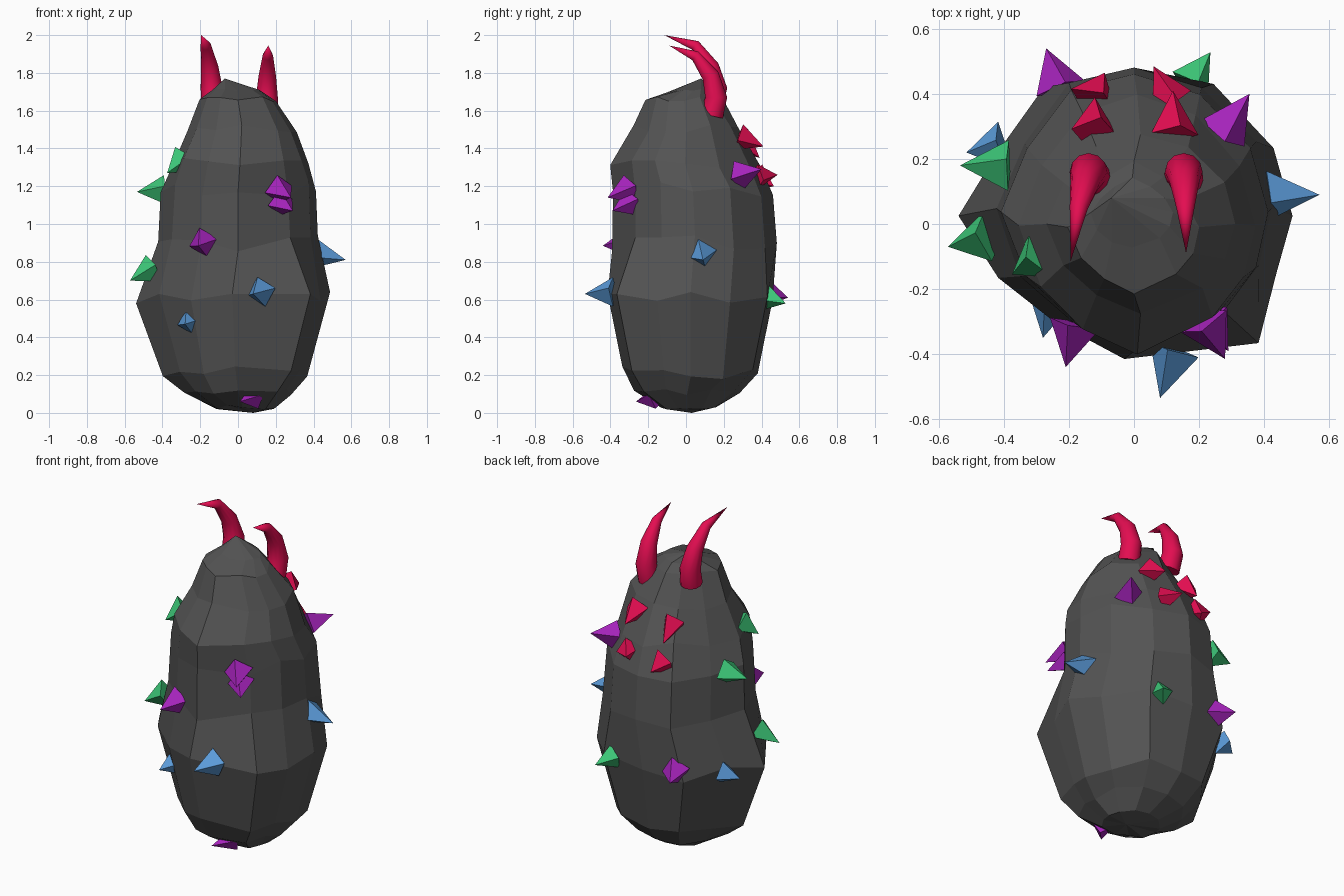
import bpy, bmesh, math, random
from mathutils import Vector

if "Cube" in bpy.data.objects:
    bpy.data.objects.remove(bpy.data.objects["Cube"])

random.seed(7)


def material(name, rgb):
    m = bpy.data.materials.new(name)
    m.diffuse_color = (*rgb, 1)
    m.use_nodes = True
    m.node_tree.nodes["Principled BSDF"].inputs["Base Color"].default_value = m.diffuse_color
    return m


STONE = material("dark grey stone", (0.088, 0.088, 0.088))
RED = material("crimson", (0.77, 0.004, 0.082))
GREEN = material("green", (0.047, 0.58, 0.19))
BLUE = material("blue", (0.105, 0.33, 0.70))
PURPLE = material("purple", (0.38, 0.017, 0.50))


def finish(bm, name, mat):
    bmesh.ops.recalc_face_normals(bm, faces=bm.faces[:])
    me = bpy.data.meshes.new(name)
    bm.to_mesh(me)
    bm.free()
    me.materials.append(mat)
    ob = bpy.data.objects.new(name, me)
    bpy.context.collection.objects.link(ob)
    return ob


def loft(bm, rings, start=None, end=None):
    """Skin rings of points, closing the ends with a pole point or a cap."""
    rows = [[bm.verts.new(p) for p in r] for r in rings]
    n = len(rows[0])
    for a, b in zip(rows, rows[1:]):
        for i in range(n):
            j = (i + 1) % n
            bm.faces.new((a[i], a[j], b[j], b[i]))
    for row, pole in ((rows[0], start), (rows[-1], end)):
        if pole is None:
            bm.faces.new(row)
        else:
            v = bm.verts.new(pole)
            for i in range(n):
                bm.faces.new((row[i], row[(i + 1) % n], v))


# Rocky egg body: z, x range, y range, height jitter, lump weight of each ring
PROFILE = [
    (0.03, -0.14, 0.19, -0.13, 0.16, .012, .3),
    (0.11, -0.28, 0.28, -0.27, 0.28, .02, .6),
    (0.21, -0.39, 0.36, -0.33, 0.38, .04, .9),
    (0.60, -0.54, 0.48, -0.41, 0.46, .04, 1),
    (0.90, -0.42, 0.42, -0.385, 0.48, .05, 1),
    (1.18, -0.41, 0.41, -0.385, 0.46, .04, 1),
    (1.32, -0.35, 0.37, -0.40, 0.39, .03, 1),
    (1.50, -0.27, 0.31, -0.27, 0.27, .025, 1),
    (1.66, -0.20, 0.20, -0.21, 0.19, .015, 1),
    (1.71, -0.13, 0.12, -0.07, 0.14, .006, 0),
]
ANGLES = [0, 28, 60, 90, 118, 150, 180, 210, 240, 270, 312, 336]
LOW = [1, 1, 1.07, 1, 1.03, .89, 1, .87, .86, 1, 1.19, 1.0]
HIGH = [1, .99, .99, 1, 1, .93, 1, .94, .91, 1, .96, .98]
rings = []
for z, x0, x1, y0, y1, jz, weight in PROFILE:
    ring = []
    for i, (deg, lump) in enumerate(zip(ANGLES, LOW if z < 0.8 else HIGH)):
        a = math.radians(deg)
        r = 1.01 + (lump - 1) * weight + random.uniform(-0.015, 0.015)
        if z > 1.6 and i in (1, 2, 4, 5):      # hollows behind the horns
            r *= 0.88
        ring.append(((x0 + x1) / 2 + (x1 - x0) / 2 * r * math.cos(a),
                     (y0 + y1) / 2 + (y1 - y0) / 2 * r * math.sin(a),
                     z + random.uniform(-jz, jz)))
    rings.append(ring)
bm = bmesh.new()
loft(bm, rings, (0.08, 0.03, 0.0), (-0.07, 0.08, 1.77))
finish(bm, "rock_body", STONE)


# Curved horns: tapered sweeps along a bent path
def horn(name, path, radii, sides=12):
    pts = [Vector(p) for p in path]
    rings = []
    for k, r in enumerate(radii):
        t = (pts[k + 1] - pts[max(k - 1, 0)]).normalized()
        u = Vector((1, 0, 0))
        u = (u - t * u.dot(t)).normalized()
        v = t.cross(u)
        rings.append([pts[k] + r * (u * math.cos(a) + v * math.sin(a))
                      for a in (2 * math.pi * i / sides for i in range(sides))])
    bm = bmesh.new()
    loft(bm, rings, None, pts[-1])
    ob = finish(bm, name, RED)
    bpy.context.view_layer.objects.active = ob
    ob.select_set(True)
    bpy.ops.object.shade_smooth_by_angle(angle=math.radians(40))
    ob.select_set(False)


RADII = (0.062, 0.058, 0.046, 0.028)
horn("left_horn", [(-.13, .135, 1.625), (-.14, .16, 1.72), (-.15, .13, 1.83),
                   (-.17, .05, 1.945), (-.195, -.115, 2.0)], RADII)
horn("right_horn", [(.15, .135, 1.575), (.153, .16, 1.67), (.155, .13, 1.785),
                    (.158, .05, 1.89), (.16, -.09, 1.945)], RADII)


# Crystal spikes: square pyramids sunk a little into the rock
def spike(name, mat, base, tip, radius=0.07):
    base, tip = Vector(base), Vector(tip)
    t = (tip - base).normalized()
    u = Vector((0, 0, 1))
    u = (u - t * u.dot(t)).normalized()
    v = t.cross(u)
    ring = [base - t * 0.014 + radius * 1.15 * (u * math.cos(a) + v * math.sin(a))
            for a in (0.25 + math.pi / 2 * i for i in range(4))]
    bm = bmesh.new()
    loft(bm, [ring], None, tip)
    finish(bm, name, mat)


SPIKES = {
    "green": (GREEN, [
        ((-.40, .18, 1.18), (-.535, .18, 1.17)),
        ((-.295, -.10, 1.335), (-.375, -.155, 1.27)),
        ((-.46, -.04, .76), (-.572, -.07, .70)),
        ((.18, .44, .61), (.235, .528, .58), .06)]),
    "blue": (BLUE, [
        ((.42, .085, .84), (.57, .09, .81)),
        ((.12, -.40, .64), (.08, -.535, .63)),
        ((-.26, -.25, .48), (-.28, -.35, .47), .058),
        ((-.42, .24, .60), (-.515, .22, .58), .065)]),
    "purple": (PURPLE, [
        ((.28, .29, 1.26), (.355, .40, 1.29)),
        ((.22, -.31, 1.18), (.28, -.415, 1.14)),
        ((.23, -.30, 1.11), (.29, -.39, 1.07), .065),
        ((-.185, -.32, .90), (-.21, -.44, .885)),
        ((-.23, .43, .63), (-.27, .54, .61)),
        ((.08, -.17, .08), (.01, -.265, .06), .055)]),
    "red": (RED, [
        ((.125, .29, 1.455), (.12, .41, 1.41), .065),
        ((-.12, .29, 1.44), (-.12, .39, 1.35), .065),
        ((.11, .39, 1.25), (.06, .485, 1.26), .06),
        ((-.12, .39, 1.24), (-.09, .465, 1.20), .07)]),
}
for colour, (mat, items) in SPIKES.items():
    for i, item in enumerate(items):
        spike(f"{colour}_spike_{i + 1}", mat, *item)
